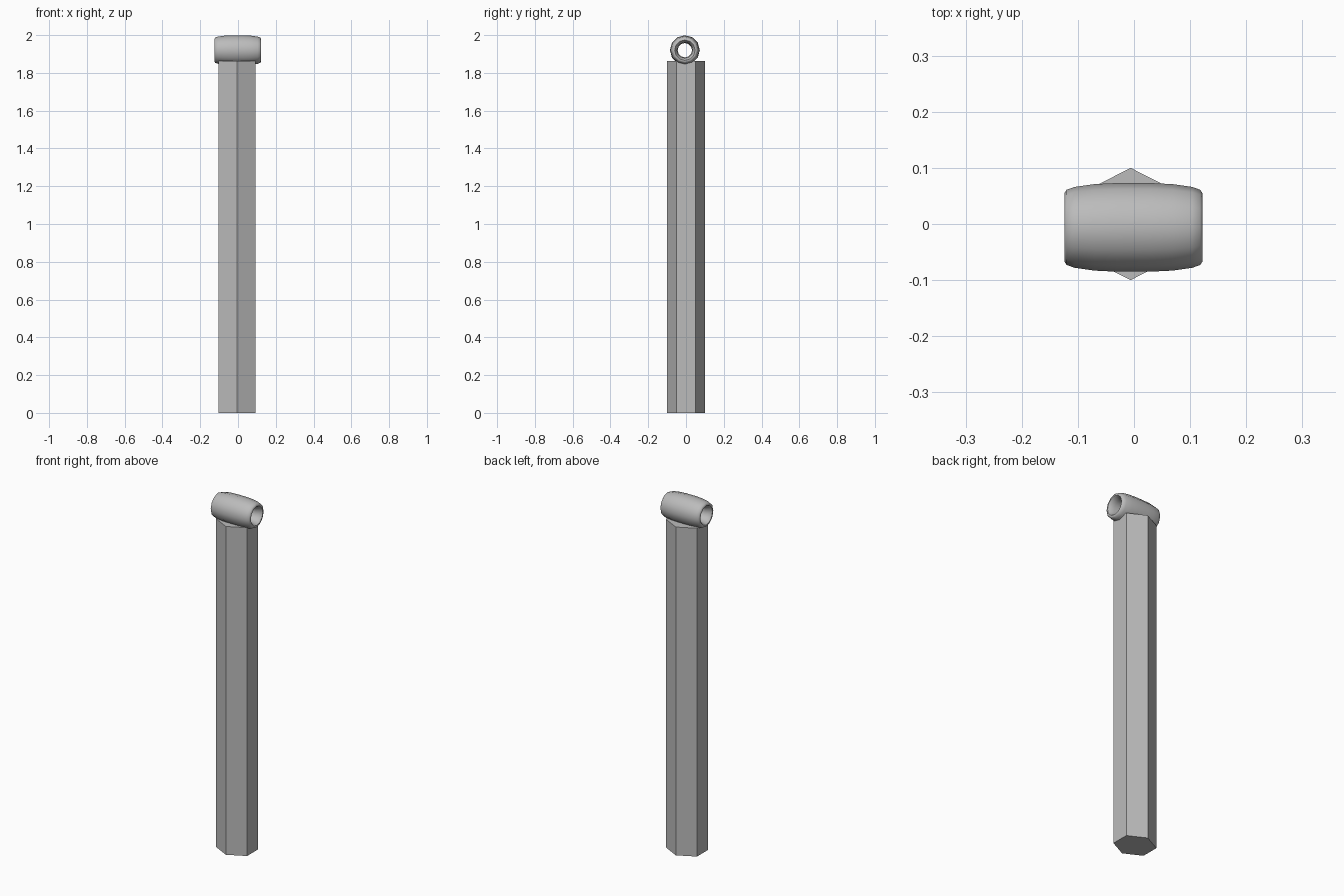
import bpy, bmesh
from math import cos, sin, pi

cube = bpy.data.objects.get("Cube")
if cube:
    bpy.data.objects.remove(cube, do_unlink=True)

grey = bpy.data.materials.new("plain_grey")
grey.use_nodes = True
colour = (0.5, 0.5, 0.5, 1)
grey.diffuse_color = colour
grey.node_tree.nodes["Principled BSDF"].inputs["Base Color"].default_value = colour


def make_object(name, bm):
    bmesh.ops.recalc_face_normals(bm, faces=bm.faces)
    mesh = bpy.data.meshes.new(name)
    bm.to_mesh(mesh)
    bm.free()
    mesh.materials.append(grey)
    obj = bpy.data.objects.new(name, mesh)
    bpy.context.collection.objects.link(obj)
    return obj


# Six-sided bar, points towards front and back
CENTRE_X, HALF_X, HALF_Y, HEIGHT = -0.006, 0.098, 0.1, 1.862
bm = bmesh.new()
ring = []
for i in range(6):
    a = pi / 2 + i * pi / 3
    x = CENTRE_X + HALF_X * cos(a) / cos(pi / 6)
    ring.append(bm.verts.new((x, HALF_Y * sin(a), 0)))
base = bm.faces.new(ring)
top = bmesh.ops.extrude_face_region(bm, geom=[base])
verts = [g for g in top["geom"] if isinstance(g, bmesh.types.BMVert)]
bmesh.ops.translate(bm, verts=verts, vec=(0, 0, HEIGHT))
make_object("hexagonal_bar", bm)

# Hollow barrel across the top: closed (x, radius) section spun about x
SIDES, AXIS_Y, AXIS_Z = 12, -0.006, 1.92
half = [(0.03, 0.079), (0.07, 0.077), (0.105, 0.072), (0.119, 0.067),
        (0.123, 0.061), (0.123, 0.054), (0.117, 0.049), (0.09, 0.042),
        (0.04, 0.038)]
section = half + [(-x, r) for x, r in reversed(half)]
bm = bmesh.new()
loops = []
for i in range(SIDES):
    a = 2 * pi * i / SIDES
    loops.append([bm.verts.new((x - 0.001, AXIS_Y + r * sin(a), AXIS_Z + r * cos(a)))
                  for x, r in section])
for i in range(SIDES):
    here, there = loops[i], loops[(i + 1) % SIDES]
    for j in range(len(section)):
        k = (j + 1) % len(section)
        bm.faces.new((here[j], here[k], there[k], there[j]))
barrel = make_object("barrel_loop", bm)

bpy.ops.object.select_all(action="DESELECT")
barrel.select_set(True)
bpy.context.view_layer.objects.active = barrel
bpy.ops.object.shade_smooth_by_angle(angle=pi / 4)
